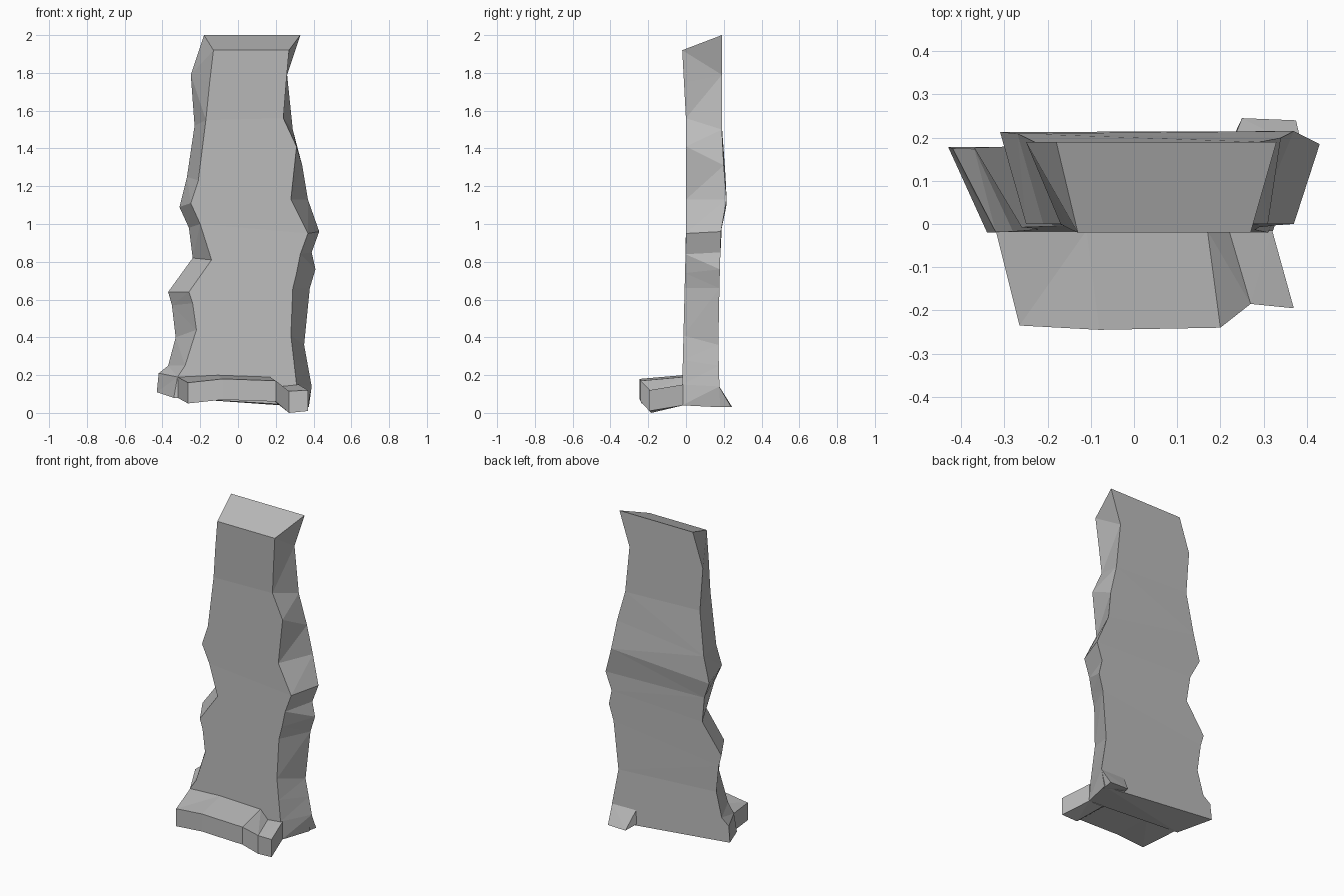
import bpy
import bmesh

old = bpy.data.objects.get("Cube")
if old:
    bpy.data.objects.remove(old, do_unlink=True)

stone = bpy.data.materials.new("grey_stone")
stone.use_nodes = True
grey = (0.5, 0.5, 0.5, 1)
stone.diffuse_color = grey
stone.node_tree.nodes["Principled BSDF"].inputs["Base Color"].default_value = grey


def interpolate(table, z):
    """Read a depth from a short height/depth table."""
    if z <= table[0][0]:
        return table[0][1]
    for (z_low, y_low), (z_high, y_high) in zip(table, table[1:]):
        if z <= z_high:
            return y_low + (y_high - y_low) * (z - z_low) / (z_high - z_low)
    return table[-1][1]


def loft(name, rings):
    """Join matching rings of points into a closed, flat shaded solid."""
    bm = bmesh.new()
    rows = [[bm.verts.new(point) for point in ring] for ring in rings]
    count = len(rows[0])
    for upper, lower in zip(rows, rows[1:]):
        for i in range(count):
            j = (i + 1) % count
            bm.faces.new((upper[i], upper[j], lower[j], lower[i]))
    bm.faces.new(rows[0])
    bm.faces.new(rows[-1])
    # Triangulate so that twisted quads become crisp facets
    bmesh.ops.triangulate(bm, faces=bm.faces[:])
    bmesh.ops.recalc_face_normals(bm, faces=bm.faces[:])
    mesh = bpy.data.meshes.new(name)
    bm.to_mesh(mesh)
    bm.free()
    mesh.materials.append(stone)
    obj = bpy.data.objects.new(name, mesh)
    bpy.context.collection.objects.link(obj)
    return obj


# Depth of the front and back surfaces by height
front_depth = [(0.15, -0.02), (0.95, 0), (1.55, 0), (1.92, -0.02)]
back_depth = [(0.03, 0.18), (0.4, 0.17), (0.96, 0.185), (1.1, 0.215),
              (1.22, 0.215), (1.3, 0.2), (1.5, 0.19), (2, 0.19)]

# Ragged edges of the slab, from top to bottom, as (x, z)
edge_front_low_x = [(-.13, 1.92), (-.15, 1.75), (-.17, 1.55), (-.21, 1.23),
                    (-.25, 1.11), (-.2, 1), (-.14, .81), (-.26, .64),
                    (-.24, .58), (-.22, .44), (-.28, .25), (-.32, .19), (-.34, .08)]
edge_back_low_x = [(-.18, 2), (-.25, 1.79), (-.23, 1.52), (-.27, 1.25),
                   (-.31, 1.09), (-.26, .98), (-.24, .82), (-.37, .64),
                   (-.35, .57), (-.33, .4), (-.37, .25), (-.42, .21), (-.43, .11)]
edge_front_high_x = [(.27, 1.92), (.255, 1.75), (.24, 1.56), (.31, 1.41),
                     (.28, 1.13), (.37, .95), (.33, .84), (.31, .74),
                     (.29, .66), (.28, .41), (.295, .28), (.31, .15), (.32, .04)]
edge_back_high_x = [(.33, 2), (.26, 1.79), (.29, 1.5), (.34, 1.31),
                    (.37, 1.13), (.43, .96), (.39, .85), (.41, .76),
                    (.38, .66), (.35, .36), (.37, .25), (.39, .14), (.37, .03)]


def place(edge, depth):
    return [(x, interpolate(depth, z), z) for x, z in edge]


# Tall slab
loft("rock_slab", list(zip(place(edge_front_low_x, front_depth),
                           place(edge_front_high_x, front_depth),
                           place(edge_back_high_x, back_depth),
                           place(edge_back_low_x, back_depth))))

# Ledge along the front foot: wall x, top, bottom, then tip x, y, top, bottom
ledge = [(-.32, .19, .08, -.265, -.235, .16, .05),
         (-.11, .2, .09, -.08, -.245, .18, .07),
         (.17, .19, .08, .2, -.24, .17, .06),
         (.22, .14, .04, .27, -.185, .115, 0),
         (.32, .15, .04, .37, -.195, .12, .01)]
loft("front_ledge", [((wx, -.015, wt), (tx, ty, tt), (tx, ty, tb), (wx, -.015, wb))
                     for wx, wt, wb, tx, ty, tt, tb in ledge])

# Small wedge flaring out behind the foot
loft("back_foot", [((.22, .17, .15), (.25, .245, .03), (.21, .16, .06)),
                   ((.39, .175, .14), (.375, .24, .03), (.36, .16, .03))])
